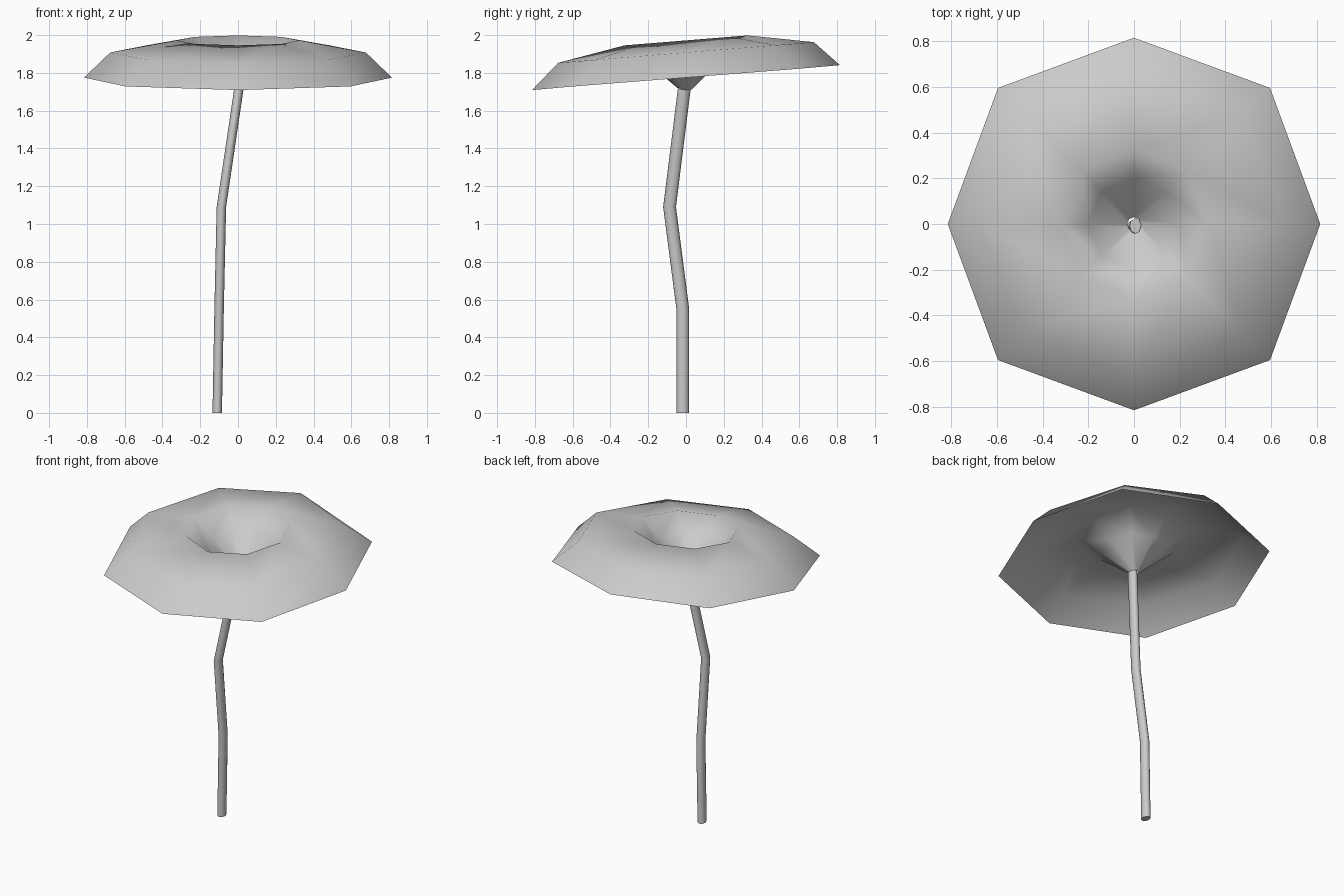
import bpy, bmesh
from math import cos, sin, pi

cube = bpy.data.objects.get("Cube")
if cube:
    bpy.data.objects.remove(cube, do_unlink=True)

SIDES = 8
TILT = 0.081  # rise of the cap per unit towards the back

grey = bpy.data.materials.new("pale grey")
grey.use_nodes = True
colour = (0.6, 0.6, 0.6, 1)
grey.diffuse_color = colour
grey.node_tree.nodes["Principled BSDF"].inputs["Base Color"].default_value = colour


def loft(name, rings, cap_first=False, cap_last=False):
    """Skin a list of point rings into one smooth object."""
    bm = bmesh.new()
    loops = [[bm.verts.new(p) for p in ring] for ring in rings]
    for a, b in zip(loops, loops[1:]):
        for i in range(SIDES):
            j = (i + 1) % SIDES
            bm.faces.new((a[i], a[j], b[j], b[i]))
    for face in bm.faces:
        face.smooth = True
    if cap_first:
        bm.faces.new(loops[0][::-1])
    if cap_last:
        bm.faces.new(loops[-1])
    mesh = bpy.data.meshes.new(name)
    bm.to_mesh(mesh)
    bm.free()
    mesh.materials.append(grey)
    obj = bpy.data.objects.new(name, mesh)
    bpy.context.collection.objects.link(obj)
    return obj


def ellipse(cx, cy, z, rx, ry, tilt=0.0):
    points = []
    for i in range(SIDES):
        a = 2 * pi * i / SIDES
        x, y = cx + rx * cos(a), cy + ry * sin(a)
        points.append((x, y, z + tilt * y))
    return points


# Cap: a tilted octagonal sheet, from the rim over the crown into the funnel
profile = [(0.815, 1.775), (0.677, 1.908), (0.325, 1.972), (0.2, 1.865), (0.03, 1.71)]
cap_rings = [ellipse(0, 0, z, r, r, TILT) for r, z in profile]
# the diagonal rim corners reach slightly further out
cap_rings[0] = [(x * 1.033, y * 1.033, z) if i % 2 else (x, y, z)
                for i, (x, y, z) in enumerate(cap_rings[0])]
loft("mushroom_cap", cap_rings)

# Stem: a bent, slightly flattened tube
path = [(-0.11, -0.017, 0), (-0.1, -0.017, 0.55), (-0.088, -0.087, 1.09), (0.006, -0.008, 1.725)]
loft("stem", [ellipse(x, y, z, 0.025, 0.034) for x, y, z in path], True, True)
